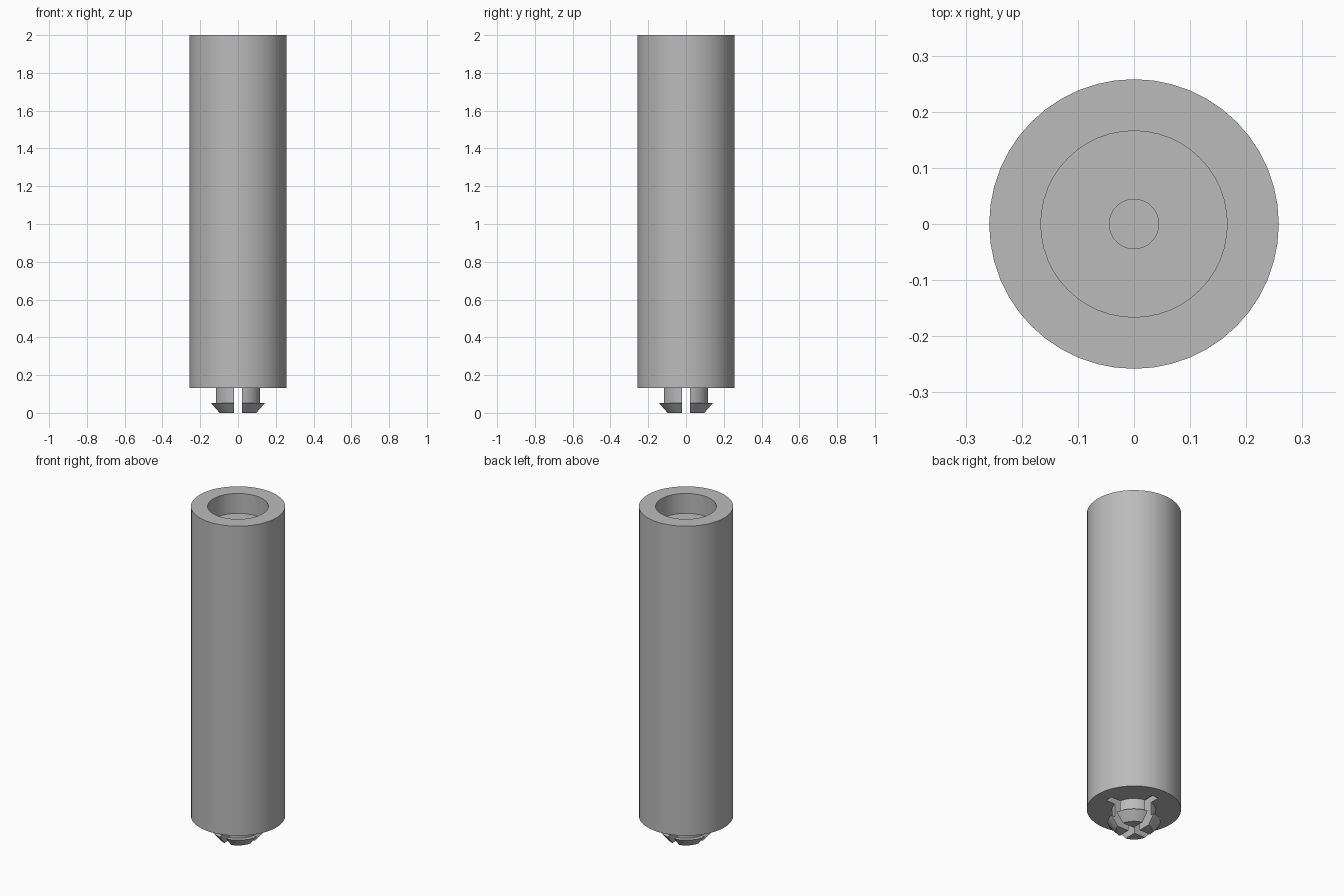
import bpy
import bmesh
import math
from mathutils import Matrix

cube = bpy.data.objects.get("Cube")
if cube:
    bpy.data.objects.remove(cube, do_unlink=True)

SEGMENTS = 48

grey = bpy.data.materials.new("mid grey")
grey.use_nodes = True
colour = (0.5, 0.5, 0.5, 1)
grey.diffuse_color = colour
grey.node_tree.nodes["Principled BSDF"].inputs["Base Color"].default_value = colour


def make_object(name, bm):
    bmesh.ops.recalc_face_normals(bm, faces=bm.faces)
    mesh = bpy.data.meshes.new(name)
    bm.to_mesh(mesh)
    bm.free()
    mesh.materials.append(grey)
    obj = bpy.data.objects.new(name, mesh)
    bpy.context.collection.objects.link(obj)
    return obj


def lathe(name, profile):
    """Spin a closed (radius, height) profile that starts and ends on the axis."""
    bm = bmesh.new()
    verts = [bm.verts.new((r, 0, z)) for r, z in profile]
    edges = [bm.edges.new(pair) for pair in zip(verts, verts[1:])]
    bmesh.ops.spin(bm, geom=verts + edges, axis=(0, 0, 1), cent=(0, 0, 0),
                   angle=math.tau, steps=SEGMENTS, use_duplicate=False)
    bmesh.ops.remove_doubles(bm, verts=bm.verts, dist=0.0001)
    return make_object(name, bm)


def slot_cutter(name, size, z_low, z_high):
    bm = bmesh.new()
    scale = Matrix.Diagonal((size[0], size[1], z_high - z_low, 1))
    centre = Matrix.Translation((0, 0, (z_low + z_high) / 2))
    bmesh.ops.create_cube(bm, size=1, matrix=centre @ scale)
    return make_object(name, bm)


# Tube body with a stepped pocket in the top
POCKET_FLOOR = 1.88
BASE = 0.132
body = lathe("tube_body", [
    (0, BASE), (0.258, BASE), (0.258, 2), (0.166, 2),
    (0.166, POCKET_FLOOR), (0.044, POCKET_FLOOR),
    (0.044, 1.6), (0, 1.6)])

# Snap-fit stem with a barbed, tapered foot
clip = lathe("snap_clip", [
    (0, 0), (0.1, 0), (0.145, 0.053), (0.12, 0.053), (0.12, BASE), (0, BASE)])

# Crossed slots split the clip into four prongs and nick the body's base
LENGTH, WIDTH = 0.36, 0.044
cutters = [slot_cutter("slot_cutter_x", (LENGTH, WIDTH), -0.1, 0.17),
           slot_cutter("slot_cutter_y", (WIDTH, LENGTH), -0.1, 0.17)]

for part in (body, clip):
    bpy.ops.object.select_all(action="DESELECT")
    part.select_set(True)
    bpy.context.view_layer.objects.active = part
    for cutter in cutters:
        cut = part.modifiers.new("slot", "BOOLEAN")
        cut.operation = "DIFFERENCE"
        cut.solver = "EXACT"
        cut.object = cutter
        bpy.ops.object.modifier_apply(modifier=cut.name)
    bpy.ops.object.shade_smooth_by_angle(angle=math.radians(30))

for cutter in cutters:
    bpy.data.objects.remove(cutter, do_unlink=True)
